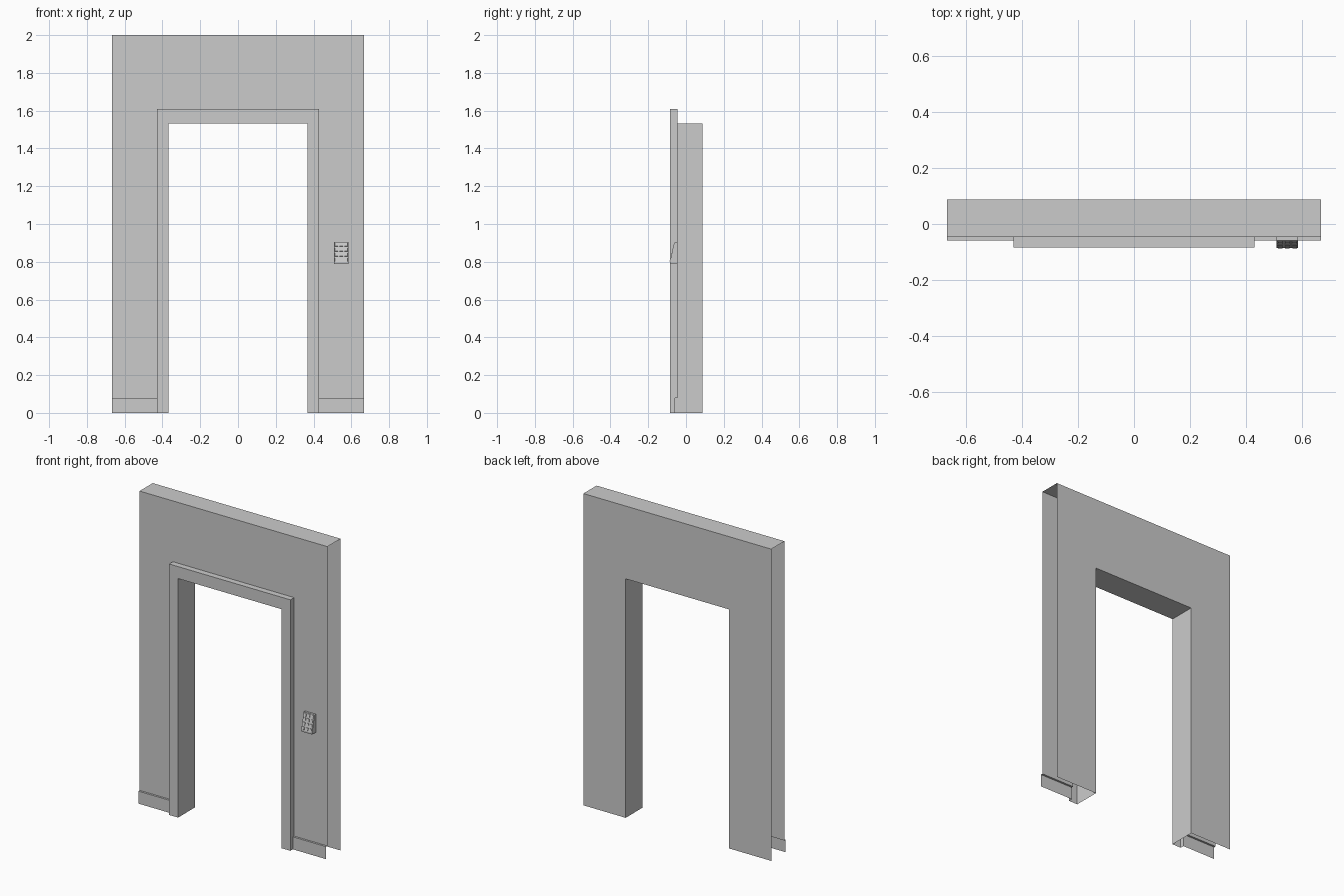
import bpy, math
from mathutils import Vector, Matrix

if "Cube" in bpy.data.objects:
    bpy.data.objects.remove(bpy.data.objects["Cube"])

W, H = 0.6667, 2.0                      # half width and height of wall
OX, OZ = 0.3667, 1.5333                 # door opening
TX, TZ = 0.43, 1.61                     # outer edge of trim
BACK, FRONT, SKIRT, TRIM = 0.0877, -0.0457, -0.0585, -0.0837
SZ = 0.08                               # skirting height


def make(name, polys):
    verts, faces, index = [], [], {}
    for poly in polys:
        face = []
        for p in poly:
            key = tuple(round(c, 5) for c in p)
            if key not in index:
                index[key] = len(verts)
                verts.append(key)
            face.append(index[key])
        faces.append(face)
    me = bpy.data.meshes.new(name)
    me.from_pydata(verts, [], faces)
    ob = bpy.data.objects.new(name, me)
    bpy.context.collection.objects.link(ob)
    return ob


def mirrored(polys):
    return polys + [[(-x, y, z) for x, y, z in reversed(p)] for p in polys]


def sheet(y, ix, iz, low):
    # right half of a flat wall around the doorway: leg and lintel
    return [[(ix, y, low), (W, y, low), (W, y, iz), (ix, y, iz)],
            [(0, y, iz), (ix, y, iz), (W, y, iz), (W, y, H), (0, y, H)]]


# Hollow wall shell, open at its two ends and underneath
front = sheet(FRONT, TX, TZ, SZ)
back = [list(reversed(p)) for p in sheet(BACK, OX, OZ, 0)]
top = [[(0, FRONT, H), (W, FRONT, H), (W, BACK, H), (0, BACK, H)]]
make("wall", mirrored(front + back + top))

# Door lining and raised trim
frame = [
    [(OX, TRIM, 0), (OX, TRIM, OZ), (OX, BACK, OZ), (OX, BACK, 0)],
    [(0, TRIM, OZ), (0, BACK, OZ), (OX, BACK, OZ), (OX, TRIM, OZ)],
    [(OX, TRIM, 0), (TX, TRIM, 0), (TX, TRIM, TZ), (OX, TRIM, OZ)],
    [(0, TRIM, OZ), (OX, TRIM, OZ), (TX, TRIM, TZ), (0, TRIM, TZ)],
    [(TX, TRIM, 0), (TX, SKIRT, 0), (TX, SKIRT, SZ), (TX, FRONT, SZ),
     (TX, FRONT, TZ), (TX, TRIM, TZ)],
    [(0, TRIM, TZ), (TX, TRIM, TZ), (TX, FRONT, TZ), (0, FRONT, TZ)],
]
make("door_frame", mirrored(frame))

# Skirting boards: front and top strips
make("skirting", mirrored([
    [(TX, SKIRT, 0), (W, SKIRT, 0), (W, SKIRT, SZ), (TX, SKIRT, SZ)],
    [(TX, SKIRT, SZ), (W, SKIRT, SZ), (W, FRONT, SZ), (TX, FRONT, SZ)]]))

# Keypad housing: wedge profile extruded along x
X0, X1 = 0.508, 0.585
prof = [(FRONT, 0.787), (-0.084, 0.787), (-0.085, 0.797), (-0.059, 0.904), (FRONT, 0.904)]
left = [(X0, y, z) for y, z in prof]
right = [(X1, y, z) for y, z in prof]
sides = [[left[i], left[i + 1], right[i + 1], right[i]] for i in range(len(prof) - 1)]
make("keypad_housing", sides + [list(reversed(left)), right])

# Keypad buttons: raised blocks laid on the sloping face
low, high = Vector((0, *prof[2])), Vector((0, *prof[3]))
up = (high - low).normalized()
out = Vector((1, 0, 0)).cross(up)
COLS, ROWS = 3, 4
polys = []
for c in range(COLS):
    for r in range(ROWS):
        cx = X0 + (X1 - X0) * (c + 0.5) / COLS
        mid = low.lerp(high, (r + 0.5) / ROWS)
        ring = []
        for h, s in ((0, 1), (0.003, 0.9)):
            ring.append([tuple(Vector((cx + sx * 0.009 * s, mid.y, mid.z))
                               + up * sz * 0.0095 * s + out * h)
                         for sx, sz in ((-1, -1), (1, -1), (1, 1), (-1, 1))])
        a, b = ring
        polys.append(b)
        polys += [[a[i], a[(i + 1) % 4], b[(i + 1) % 4], b[i]] for i in range(4)]
make("keypad_buttons", polys)
